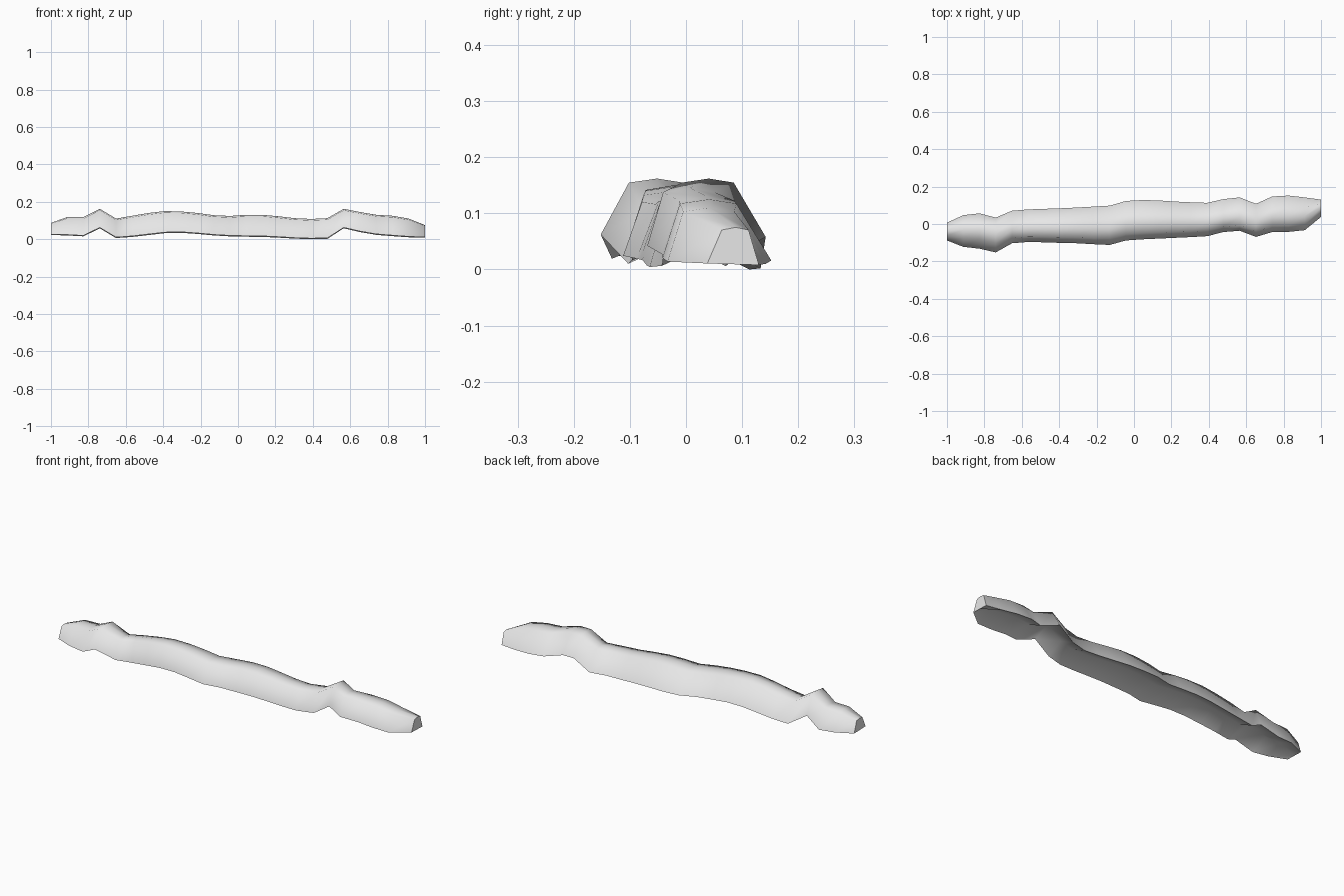
import bpy, bmesh

if "Cube" in bpy.data.objects:
    bpy.data.objects.remove(bpy.data.objects["Cube"])

# Stations evenly spaced along x: front y, back y, base z, crest z
stations = [
    (-.088, .007, .022, .087), (-.122, .047, .020, .118), (-.132, .057, .015, .118),
    (-.152, .034, .058, .162), (-.103, .071, .006, .110), (-.096, .078, .012, .125),
    (-.098, .081, .022, .140), (-.101, .084, .032, .150), (-.103, .088, .034, .148),
    (-.108, .093, .028, .140), (-.112, .098, .020, .128), (-.088, .123, .015, .124),
    (-.082, .128, .013, .130), (-.078, .126, .012, .130), (-.074, .120, .008, .122),
    (-.070, .116, .003, .112), (-.065, .113, .000, .108), (-.043, .133, .002, .112),
    (-.036, .142, .058, .162), (-.069, .108, .038, .145), (-.043, .147, .023, .130),
    (-.042, .152, .016, .125), (-.033, .142, .010, .110), (.038, .130, .008, .075),
]
# Cross-section: fraction across the width, fraction of the height;
# the last point is the middle of the hollowed underside
profile = [(0, .04), (.23, .93), (.5, 1), (.75, .93), (1, 0), (.5, .42)]


def lean(x):
    """Sideways shift of the crest, as a fraction of the width."""
    if x < -.7:
        return .04
    return .05 if x > .95 else -.07


bm = bmesh.new()
rings = []
last = len(stations) - 1
for i, (y0, y1, z0, z1) in enumerate(stations):
    x = -1 + 2 * i / last
    ring = []
    for j, (u, v) in enumerate(profile):
        if j in (1, 2, 3):
            u += lean(x)
        if j == 5 and i in (0, last):
            v = .02          # the hollow closes at both ends
        ring.append(bm.verts.new((x, y0 + (y1 - y0) * u, z0 + (z1 - z0) * v)))
    rings.append(ring)

# Smooth shell with a hollowed underside
n = len(profile)
for a, b in zip(rings, rings[1:]):
    for j in range(n):
        k = (j + 1) % n
        bm.faces.new((a[j], b[j], b[k], a[k])).smooth = True
    # Crisp lower edges
    for j in (0, 4):
        bm.edges.get((a[j], b[j])).smooth = False

# End caps with a crisp rim
for ring in (rings[0], rings[-1][::-1]):
    cap = bm.faces.new(ring)
    for e in cap.edges:
        e.smooth = False
bmesh.ops.recalc_face_normals(bm, faces=bm.faces)

mesh = bpy.data.meshes.new("ridge")
bm.to_mesh(mesh)
bm.free()
ridge = bpy.data.objects.new("ridge", mesh)
bpy.context.collection.objects.link(ridge)

mat = bpy.data.materials.new("light grey")
mat.diffuse_color = (.8, .8, .8, 1)
mat.use_nodes = True
mat.node_tree.nodes["Principled BSDF"].inputs["Base Color"].default_value = mat.diffuse_color
mesh.materials.append(mat)
